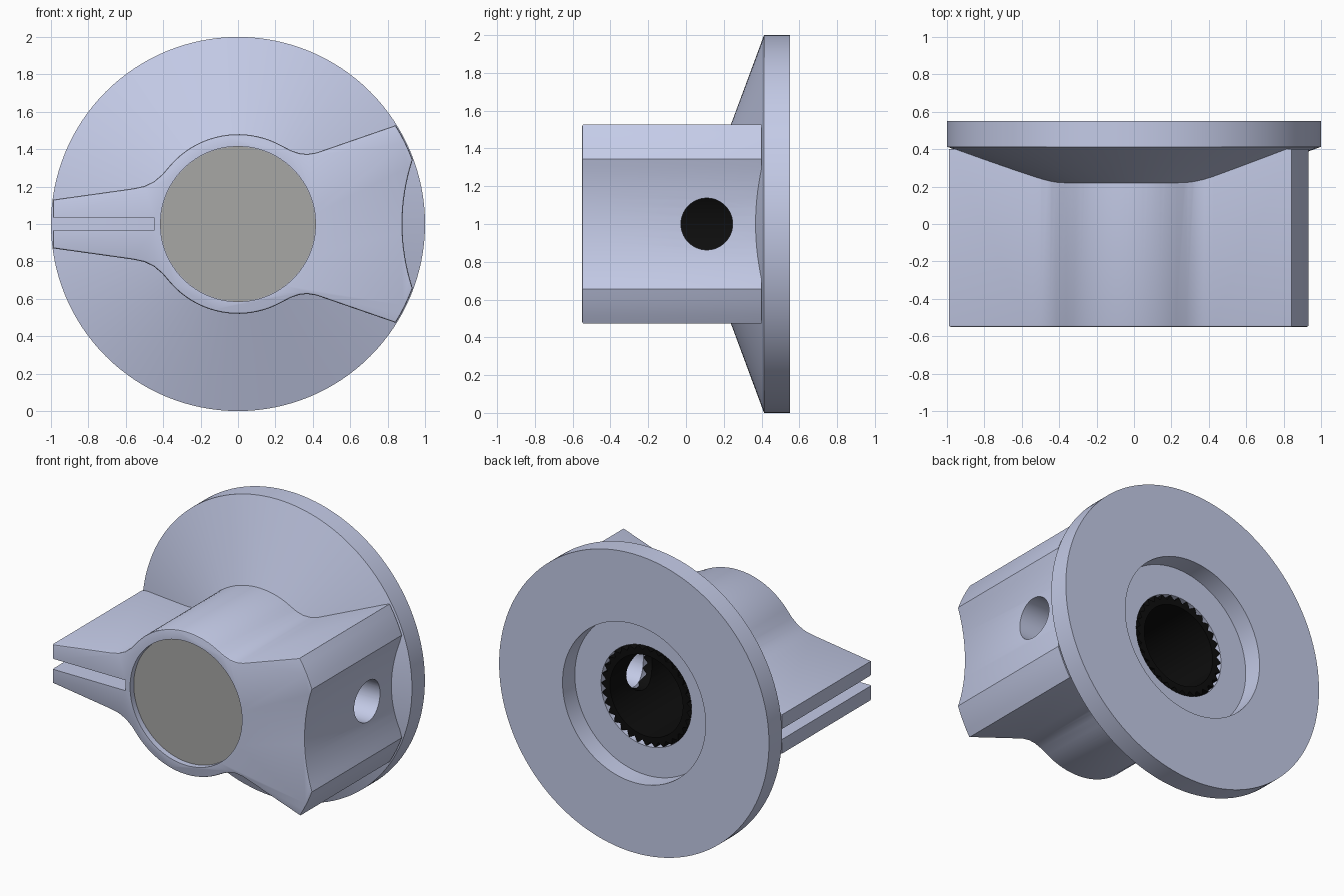
import bpy, bmesh, math
from mathutils import Matrix

if "Cube" in bpy.data.objects:
    bpy.data.objects.remove(bpy.data.objects["Cube"])


def material(name, rgb):
    m = bpy.data.materials.new(name)
    m.diffuse_color = (*rgb, 1)
    m.use_nodes = True
    m.node_tree.nodes["Principled BSDF"].inputs["Base Color"].default_value = m.diffuse_color
    return m


LAVENDER = material("pale lavender", (0.59, 0.637, 0.855))
GREY = material("cap grey", (0.39, 0.385, 0.375))
BLACK = material("black", (0.004, 0.004, 0.004))


def make_object(name, bm, mat=None):
    bmesh.ops.recalc_face_normals(bm, faces=bm.faces[:])
    mesh = bpy.data.meshes.new(name)
    bm.to_mesh(mesh)
    bm.free()
    ob = bpy.data.objects.new(name, mesh)
    bpy.context.collection.objects.link(ob)
    if mat:
        mesh.materials.append(mat)
    return ob


def lathe(name, profile, mat, steps=128, tooth=0.0):
    """Revolve a closed (radius, y) outline round the y axis at z = 1.
    Radii above 0.3 alternate inwards by `tooth`."""
    bm = bmesh.new()
    rings = []
    for i in range(steps):
        a = 2 * math.pi * i / steps
        ring = []
        for r, y in profile:
            if r > 0.3 and i % 2:
                r -= tooth
            ring.append(bm.verts.new((r * math.cos(a), y, 1 + r * math.sin(a))))
        rings.append(ring)
    n = len(profile)
    for i in range(steps):
        p, q = rings[i], rings[(i + 1) % steps]
        for j in range(n):
            k = (j + 1) % n
            if profile[j][0] + profile[k][0] > 0:
                bm.faces.new((p[j], p[k], q[k], q[j]))
    bmesh.ops.remove_doubles(bm, verts=bm.verts[:], dist=1e-5)
    return make_object(name, bm, mat)


def cylinder(name, radius, length, centre, axis, mat=None):
    bm = bmesh.new()
    turn = Matrix.Rotation(math.pi / 2, 4, axis)
    bmesh.ops.create_cone(bm, cap_ends=True, segments=96, radius1=radius, radius2=radius,
                          depth=length, matrix=Matrix.Translation(centre) @ turn)
    return make_object(name, bm, mat)


def boolean(ob, other, operation):
    mod = ob.modifiers.new(operation, 'BOOLEAN')
    mod.operation, mod.solver, mod.object = operation, 'EXACT', other
    bpy.context.view_layer.objects.active = ob
    bpy.ops.object.modifier_apply(modifier=mod.name)


# Grip outline: upper half from the thin pointer to the wide end, then mirrored
upper = [(-0.99, 0.13), (-0.56, 0.19), (-0.5, 0.203), (-0.45, 0.227), (-0.405, 0.265)]
for i in range(21):
    a = math.radians(139 - 77 * i / 20)
    upper.append((0.48 * math.cos(a), 0.48 * math.sin(a)))
upper += [(0.28, 0.395), (0.325, 0.379), (0.37, 0.374), (0.42, 0.382), (0.843, 0.528)]
for i in range(1, 5):
    a = math.radians(32.1 - 11.9 * i / 4)
    upper.append((0.995 * math.cos(a), 0.995 * math.sin(a)))
# Concave thumb rest on the wide end
z0, sag = 0.343, 0.055
rad = (z0 * z0 + sag * sag) / (2 * sag)
half = math.asin(z0 / rad)
thumb = []
for i in range(1, 16):
    a = half * (1 - i / 8)
    thumb.append((0.879 + rad - rad * math.cos(a), rad * math.sin(a)))
outline = upper + thumb + [(x, -z) for x, z in reversed(upper)]

bm = bmesh.new()
front = bm.faces.new([bm.verts.new((x, -0.55, 1 + z)) for x, z in outline])
ext = bmesh.ops.extrude_face_region(bm, geom=[front], use_keep_orig=True)
for v in ext['geom']:
    if isinstance(v, bmesh.types.BMVert):
        v.co.y = 0.40
# Softened front rim
bmesh.ops.recalc_face_normals(bm, faces=bm.faces[:])
rim = [e for e in bm.edges if all(v.co.y < -0.5 for v in e.verts)]
bmesh.ops.bevel(bm, geom=rim, offset=0.01, segments=2, affect='EDGES', profile=0.5)
knob = make_object("knob_body", bm, LAVENDER)

# Round flange with conical front and recessed back
flange = lathe("flange", [(0.30, 0.42), (0.53, 0.42), (0.53, 0.55), (1.0, 0.55),
                          (1.0, 0.413), (0.46, 0.213), (0.30, 0.213)], LAVENDER)
boolean(knob, flange, 'UNION')
bpy.data.objects.remove(flange)

# Cut the shaft bore, cap seat, screw hole and pointer slot
bore = cylinder("bore_cutter", 0.335, 0.92, (0, 0.04, 1), 'X')
seat = cylinder("cap_seat_cutter", 0.415, 0.2, (0, -0.61, 1), 'X')
screw = cylinder("screw_hole_cutter", 0.137, 1.2, (0.65, 0.11, 1), 'Y')
bm = bmesh.new()
bmesh.ops.create_cube(bm, size=1, matrix=Matrix.Translation((-0.85, -0.145, 1))
                      @ Matrix.Diagonal((0.8, 1.11, 0.07, 1)))
slot = make_object("slot_cutter", bm)
for cutter in (bore, seat, screw, slot):
    boolean(knob, cutter, 'DIFFERENCE')

# Serrated shaft sleeve, closed at the front
sleeve = lathe("shaft_sleeve", [(0.27, 0.419), (0.335, 0.419), (0.335, -0.4), (0, -0.4),
                                (0, -0.3), (0.27, -0.3)], BLACK, steps=64, tooth=0.033)
boolean(sleeve, screw, 'DIFFERENCE')

# Front cap disc
cap = cylinder("front_cap", 0.414, 0.03, (0, -0.497, 1), 'X', GREY)

for cutter in (bore, seat, screw, slot):
    bpy.data.objects.remove(cutter)

for ob in (knob, sleeve, cap):
    bpy.ops.object.select_all(action='DESELECT')
    ob.select_set(True)
    bpy.context.view_layer.objects.active = ob
    bpy.ops.object.shade_smooth_by_angle(angle=math.radians(25))
